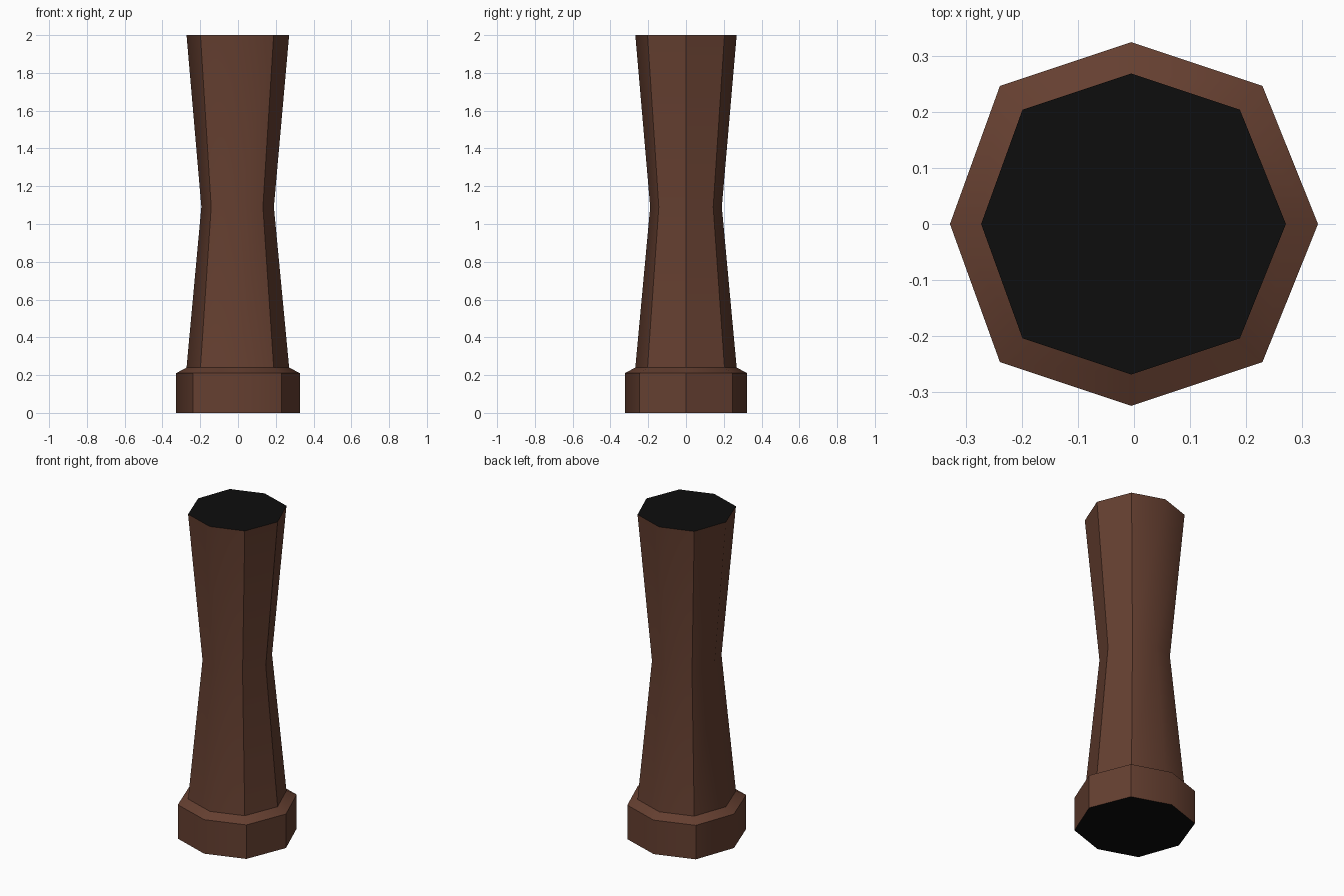
import bpy
import math

if "Cube" in bpy.data.objects:
    bpy.data.objects.remove(bpy.data.objects["Cube"])


def material(name, rgb):
    m = bpy.data.materials.new(name)
    m.diffuse_color = (*rgb, 1.0)
    m.use_nodes = True
    m.node_tree.nodes["Principled BSDF"].inputs["Base Color"].default_value = m.diffuse_color
    return m


brown = material("brown_wood", (0.130, 0.050, 0.030))
black = material("black_end", (0.004, 0.004, 0.004))

# Eight-sided cross-section at plinth size, slightly off the centre line in x
OFFSET_X = -0.005
OCTAGON = [(0.333, 0), (0.234, 0.246), (0, 0.324), (-0.234, 0.246),
           (-0.323, 0), (-0.234, -0.246), (0, -0.324), (0.234, -0.246)]

# Side profile: (height, scale of the cross-section)
PROFILE = [(0.0, 1.0), (0.21, 1.0), (0.24, 0.828), (1.09, 0.585), (2.0, 0.828)]


def loft(name, outline, profile):
    """Stack scaled outlines, join them with quads and cap both ends."""
    n, last = len(outline), (len(profile) - 1) * len(outline)
    verts = [(x * s + OFFSET_X, y * s, z) for z, s in profile for x, y in outline]
    faces = [(r + i, r + (i + 1) % n, r + n + (i + 1) % n, r + n + i)
             for r in range(0, last, n) for i in range(n)]
    faces += [tuple(reversed(range(n))), tuple(range(last, last + n))]
    mesh = bpy.data.meshes.new(name)
    mesh.from_pydata(verts, [], faces)
    mesh.update()
    obj = bpy.data.objects.new(name, mesh)
    bpy.context.collection.objects.link(obj)
    return obj


# Pillar with plinth, chamfered step and narrow waist
pillar = loft("pillar", OCTAGON, PROFILE)
pillar.data.materials.append(brown)
pillar.data.materials.append(black)

# Black flat ends
for face in pillar.data.polygons:
    face.material_index = 1 if abs(face.normal.z) > 0.99 else 0

# Soft front, back and side edges, crisp diagonal corners
bpy.context.view_layer.objects.active = pillar
pillar.select_set(True)
bpy.ops.object.shade_smooth_by_angle(angle=math.radians(42))
